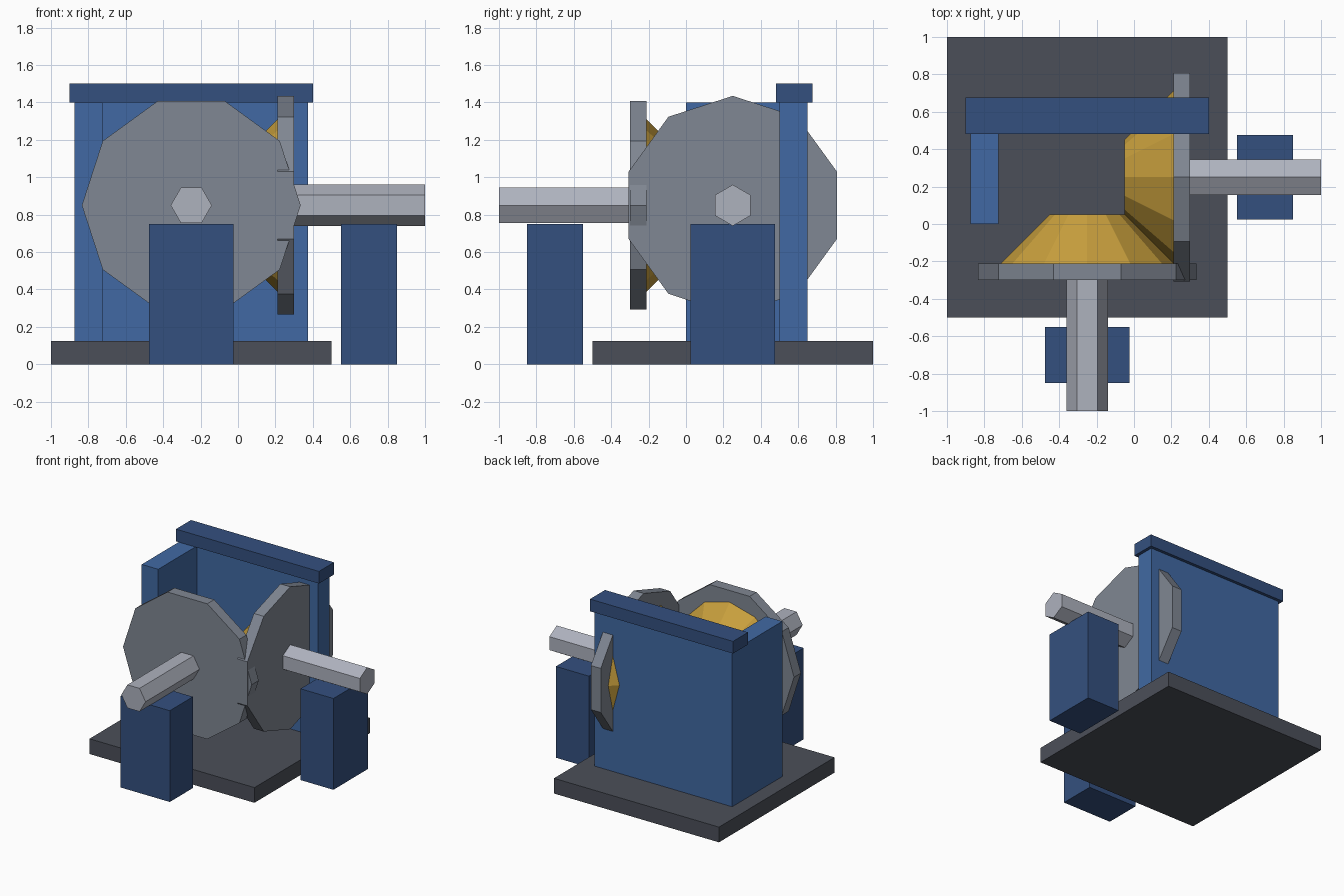
import bpy, bmesh, math

if "Cube" in bpy.data.objects:
    bpy.data.objects.remove(bpy.data.objects["Cube"])


def material(name, hex_code):
    srgb = [int(hex_code[i:i + 2], 16) / 255 for i in (0, 2, 4)]
    lin = [c / 12.92 if c <= 0.04045 else ((c + 0.055) / 1.055) ** 2.4 for c in srgb]
    m = bpy.data.materials.new(name)
    m.diffuse_color = (*lin, 1)
    m.use_nodes = True
    m.node_tree.nodes["Principled BSDF"].inputs["Base Color"].default_value = m.diffuse_color
    return m


CHARCOAL = material("charcoal base", "4B4F59")
BLUE = material("housing blue", "4169A3")
NAVY = material("support navy", "34507F")
GREY = material("gear grey", "808793")
STEEL = material("shaft steel", "AEB2BE")
BRASS = material("brass", "C9A03D")


def finish(name, bm, mat):
    bmesh.ops.recalc_face_normals(bm, faces=bm.faces[:])
    me = bpy.data.meshes.new(name)
    bm.to_mesh(me)
    bm.free()
    me.materials.append(mat)
    ob = bpy.data.objects.new(name, me)
    bpy.context.collection.objects.link(ob)
    return ob


def box(name, x, y, z, mat):
    bm = bmesh.new()
    bmesh.ops.create_cube(bm, size=1)
    for v in bm.verts:
        v.co = [lo + (c + 0.5) * (hi - lo) for c, (lo, hi) in zip(v.co, (x, y, z))]
    return finish(name, bm, mat)


def turned(name, axis, centre, sides, start, end, mat):
    """Prism or frustum along x or y; start and end are (position, radius)."""
    bm = bmesh.new()
    phase = math.pi / 2 if axis == "x" else 0
    rings = []
    for pos, r in (start, end):
        ring = []
        for i in range(sides):
            a = phase + math.tau * i / sides
            across, z = centre + r * math.cos(a), 0.85 + r * math.sin(a)
            ring.append(bm.verts.new((pos, across, z) if axis == "x" else (across, pos, z)))
        rings.append(ring)
        bm.faces.new(ring)
    a, b = rings
    for i in range(sides):
        j = (i + 1) % sides
        bm.faces.new((a[i], a[j], b[j], b[i]))
    return finish(name, bm, mat)


# Base and housing
box("base_plate", (-1, 0.5), (-0.5, 1), (0, 0.125), CHARCOAL)
box("back_wall", (-0.875, 0.375), (0.5, 0.65), (0.125, 1.4), BLUE)
box("left_wall", (-0.875, -0.725), (0, 0.5), (0.125, 1.4), BLUE)
box("top_cap", (-0.9, 0.4), (0.48, 0.675), (1.4, 1.5), NAVY)

# Shaft supports
box("front_support", (-0.475, -0.025), (-0.85, -0.55), (0, 0.75), NAVY)
box("right_support", (0.55, 0.85), (0.025, 0.475), (0, 0.75), NAVY)

# Two bevel gears at right angles; the sign is the outward direction of each shaft
for label, axis, centre, s in (("front", "y", -0.25, -1), ("right", "x", 0.25, 1)):
    turned(label + "_gear_disc", axis, centre, 10, (s * 0.30, 0.585), (s * 0.21, 0.585), GREY)
    turned(label + "_gear_cone", axis, centre, 12, (s * 0.21, 0.46), (s * -0.05, 0.20), BRASS)
    turned(label + "_shaft", axis, centre, 6, (s * 1.0, 0.11), (s * 0.25, 0.11), STEEL)
